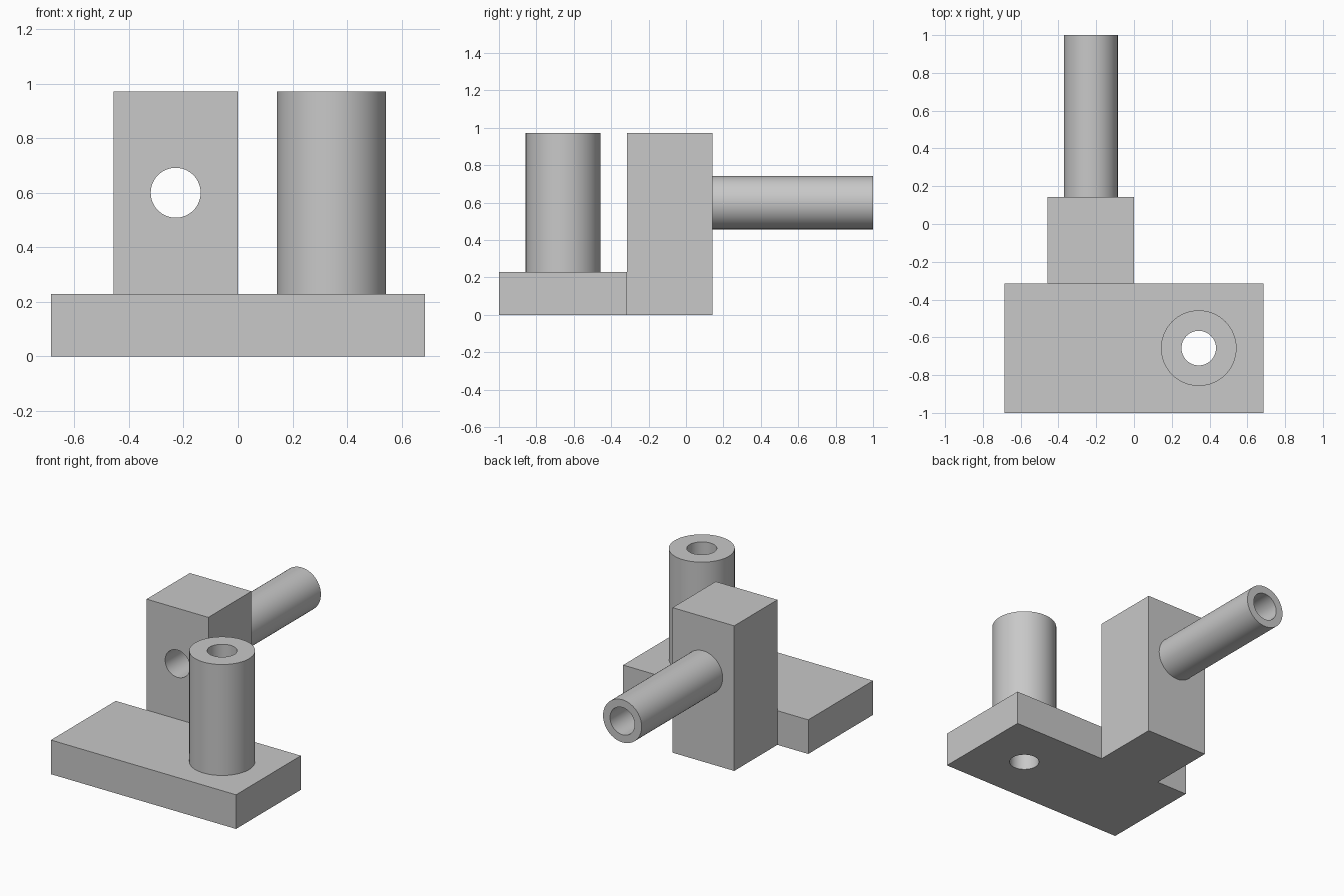
import bpy
import math

U = 2 / 35  # design unit: overall length is 35 units

cube = bpy.data.objects.get("Cube")
if cube:
    bpy.data.objects.remove(cube, do_unlink=True)

grey = bpy.data.materials.new("light grey")
grey.use_nodes = True
colour = (0.58, 0.58, 0.58, 1)
grey.diffuse_color = colour
grey.node_tree.nodes["Principled BSDF"].inputs["Base Color"].default_value = colour


def finish(name):
    ob = bpy.context.object
    ob.name = name
    ob.data.name = name
    bpy.ops.object.transform_apply(location=True, rotation=True, scale=True)
    ob.data.materials.append(grey)
    return ob


def box(name, low, high):
    """Box between two corners given in units."""
    centre = [(a + b) / 2 * U for a, b in zip(low, high)]
    bpy.ops.mesh.primitive_cube_add(size=1, location=centre)
    bpy.context.object.scale = [(b - a) * U for a, b in zip(low, high)]
    return finish(name)


def rod(name, radius, start, length, along_y=False):
    """Cylinder from a start point along +z or +y, in units."""
    centre = list(start)
    centre[1 if along_y else 2] += length / 2
    bpy.ops.mesh.primitive_cylinder_add(
        vertices=64, radius=radius * U, depth=length * U,
        location=[c * U for c in centre],
        rotation=(math.pi / 2 if along_y else 0, 0, 0))
    return finish(name)


def bore(parts, cutter):
    """Cut one hole through several parts, then shade them."""
    for ob in parts:
        mod = ob.modifiers.new("bore", 'BOOLEAN')
        mod.operation = 'DIFFERENCE'
        mod.solver = 'EXACT'
        mod.object = cutter
        bpy.ops.object.select_all(action='DESELECT')
        bpy.context.view_layer.objects.active = ob
        ob.select_set(True)
        bpy.ops.object.modifier_apply(modifier=mod.name)
        bpy.ops.object.shade_smooth_by_angle(angle=math.radians(30))
    bpy.data.objects.remove(cutter, do_unlink=True)


# Base plate with upright hollow post
base = box("base_plate", (-12, -17.5, 0), (12, -5.5, 4))
post = rod("upright_post", 3.5, (6, -11.5, 4), 13)
bore([base, post], rod("post_cutter", 1.6, (6, -11.5, -1), 20))

# Tall block with hollow pipe out of the back
block = box("tall_block", (-8, -5.5, 0), (0, 2.5, 17))
pipe = rod("rear_pipe", 2.5, (-4, 2.5, 10.5), 15, along_y=True)
bore([block, pipe], rod("pipe_cutter", 1.6, (-4, -7, 10.5), 26, along_y=True))
